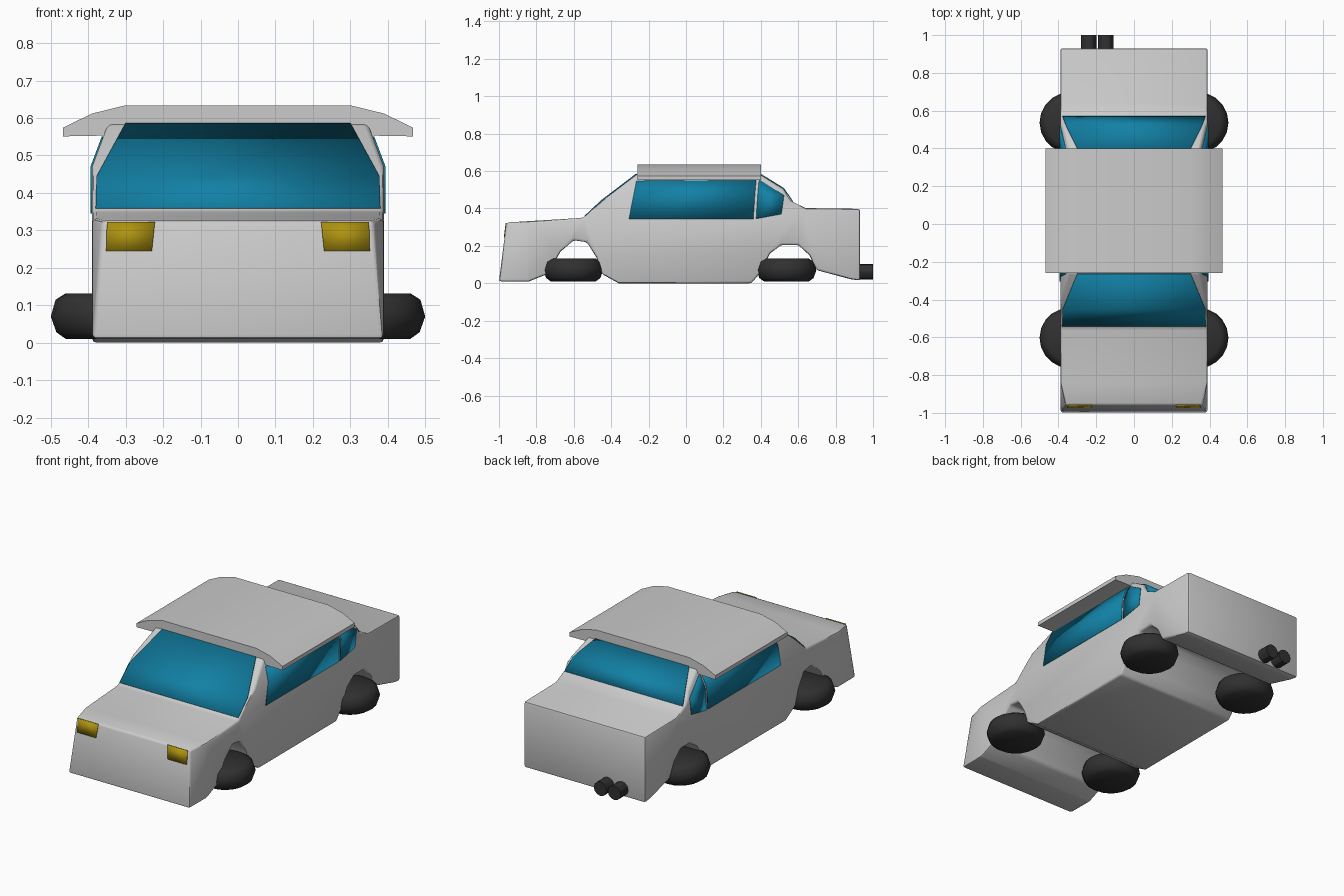
import bpy, bmesh, math
from mathutils import Matrix

if "Cube" in bpy.data.objects:
    bpy.data.objects.remove(bpy.data.objects["Cube"])


def material(name, rgb):
    m = bpy.data.materials.new(name)
    m.diffuse_color = (*rgb, 1)
    m.use_nodes = True
    m.node_tree.nodes["Principled BSDF"].inputs["Base Color"].default_value = m.diffuse_color
    return m


GLASS = material("glass_blue", (0.006, 0.22, 0.38))
LAMP = material("lamp_yellow", (0.42, 0.29, 0.005))
DARK = material("rubber_dark", (0.03, 0.03, 0.03))


def finish(bm, name, mat=None, bevel=0.0, angle=30):
    bmesh.ops.recalc_face_normals(bm, faces=bm.faces)
    me = bpy.data.meshes.new(name)
    bm.to_mesh(me)
    bm.free()
    ob = bpy.data.objects.new(name, me)
    bpy.context.collection.objects.link(ob)
    if mat:
        me.materials.append(mat)
    bpy.ops.object.select_all(action='DESELECT')
    bpy.context.view_layer.objects.active = ob
    ob.select_set(True)
    if bevel:
        mod = ob.modifiers.new("Bevel", 'BEVEL')
        mod.width, mod.segments = bevel, 2
        mod.angle_limit = math.radians(30)
        bpy.ops.object.modifier_apply(modifier=mod.name)
    bpy.ops.object.shade_smooth_by_angle(angle=math.radians(angle))
    return ob


def prism(points, offset):
    """Extrude a closed 3D outline along the offset vector."""
    bm = bmesh.new()
    face = bm.faces.new([bm.verts.new(p) for p in points])
    ext = bmesh.ops.extrude_face_region(bm, geom=[face], use_keep_orig=True)
    verts = [g for g in ext["geom"] if isinstance(g, bmesh.types.BMVert)]
    bmesh.ops.translate(bm, verts=verts, vec=offset)
    return bm


def panel(name, rows, mat):
    """Thin inlaid panel, rows are (left point, right point)."""
    bm = bmesh.new()
    vs = [[bm.verts.new(p) for p in row] for row in rows]
    for a, b in zip(vs, vs[1:]):
        bm.faces.new((a[0], a[1], b[1], b[0]))
    ob = finish(bm, name, mat)
    mod = ob.modifiers.new("Thickness", 'SOLIDIFY')
    mod.thickness, mod.offset = 0.006, 0


def half_width(y, z):
    """Body half width: cabin leans in, nose tapers."""
    w = 0.39 - max(0, z - 0.47) * 0.375
    if y < -0.84:
        w -= 0.028 * min(1, (-0.84 - y) / 0.12) * min(1, z / 0.33)
    return w


# Body: side profile with wheel arches, extruded across and tapered
profile = [(-1, 0.01), (-0.96, 0.325), (-0.55, 0.35), (-0.45, 0.44), (-0.26, 0.585),
           (0.40, 0.58), (0.52, 0.505), (0.56, 0.44), (0.64, 0.402), (0.93, 0.398),
           (0.93, 0.015), (0.88, 0.022), (0.70, 0.07), (0.66, 0.15), (0.60, 0.205),
           (0.51, 0.205), (0.45, 0.16), (0.40, 0.06), (0.35, 0.0), (-0.36, 0.0),
           (-0.45, 0.05), (-0.48, 0.14), (-0.53, 0.22), (-0.60, 0.23),
           (-0.67, 0.17), (-0.74, 0.05), (-0.84, 0.01)]
bm = prism([(-0.39, y, z) for y, z in profile], (0.78, 0, 0))
for co, no in (((0, 0, 0.47), (0, 0, 1)), ((0, -0.845, 0), (0, 1, 0))):
    bmesh.ops.bisect_plane(bm, geom=bm.verts[:] + bm.edges[:] + bm.faces[:],
                           plane_co=co, plane_no=no)
for v in bm.verts:
    v.co.x = math.copysign(half_width(v.co.y, v.co.z), v.co.x)
finish(bm, "body", bevel=0.012, angle=40)

# Roof: shallow slab with drooping side wings
half = [(0.30, 0.634), (0.39, 0.612), (0.468, 0.574), (0.468, 0.551), (0.36, 0.553), (0.30, 0.578)]
outline = half + [(-x, z) for x, z in reversed(half)]
finish(prism([(x, -0.26, z) for x, z in outline], (0, 0.66, 0)), "roof")

# Front and rear glass
for name, rows in (("windscreen", [(0.38, -0.54, 0.359), (0.378, -0.452, 0.442), (0.30, -0.264, 0.585)]),
                   ("rear_window", [(0.378, 0.57, 0.437), (0.36, 0.522, 0.507), (0.30, 0.40, 0.582)])):
    panel(name, [((-w, y, z), (w, y, z)) for w, y, z in rows], GLASS)

# Side glass and headlights, both sides
door = [((-0.305, 0.345), (0.36, 0.345)), ((-0.28, 0.47), (0.368, 0.47)), ((-0.265, 0.547), (0.375, 0.55))]
quarter = [((0.375, 0.345), (0.51, 0.37)), ((0.383, 0.47), (0.524, 0.47)), ((0.39, 0.55), (0.405, 0.545))]
for s, side in ((-1, "left"), (1, "right")):
    for name, rows in (("door_window", door), ("quarter_window", quarter)):
        panel(f"{name}_{side}",
              [[(s * (half_width(y, z) + 0.001), y, z) for y, z in row] for row in rows], GLASS)
    lamp = [((0.222, 0.322), (0.35, 0.322)), ((0.23, 0.245), (0.352, 0.245))]
    panel(f"headlight_{side}",
          [[(s * x, -1.001 + (z - 0.01) * 0.127, z) for x, z in row] for row in lamp], LAMP)

# Hover wheels: flat rounded discs
rings = [(0.12, 0.01), (0.145, 0.028), (0.16, 0.07), (0.147, 0.115), (0.12, 0.132)]
for end, y in (("front", -0.603), ("rear", 0.537)):
    for side, x in (("left", -0.34), ("right", 0.34)):
        bm = bmesh.new()
        n = 20
        loops = [[bm.verts.new((x + r * math.cos(2 * math.pi * i / n),
                                y + r * math.sin(2 * math.pi * i / n), z)) for i in range(n)]
                 for r, z in rings]
        for a, b in zip(loops, loops[1:]):
            for i in range(n):
                j = (i + 1) % n
                bm.faces.new((a[i], a[j], b[j], b[i]))
        bm.faces.new(loops[0])
        bm.faces.new(loops[-1])
        finish(bm, f"{end}_wheel_{side}", DARK, angle=50)

# Twin exhaust pipes
for i, x in enumerate((-0.24, -0.15)):
    bm = bmesh.new()
    bmesh.ops.create_cone(bm, cap_ends=True, segments=12, radius1=0.041, radius2=0.041, depth=0.1,
                          matrix=Matrix.Translation((x, 0.95, 0.062)) @ Matrix.Rotation(math.pi / 2, 4, 'X'))
    finish(bm, f"exhaust_pipe_{i + 1}", DARK)
